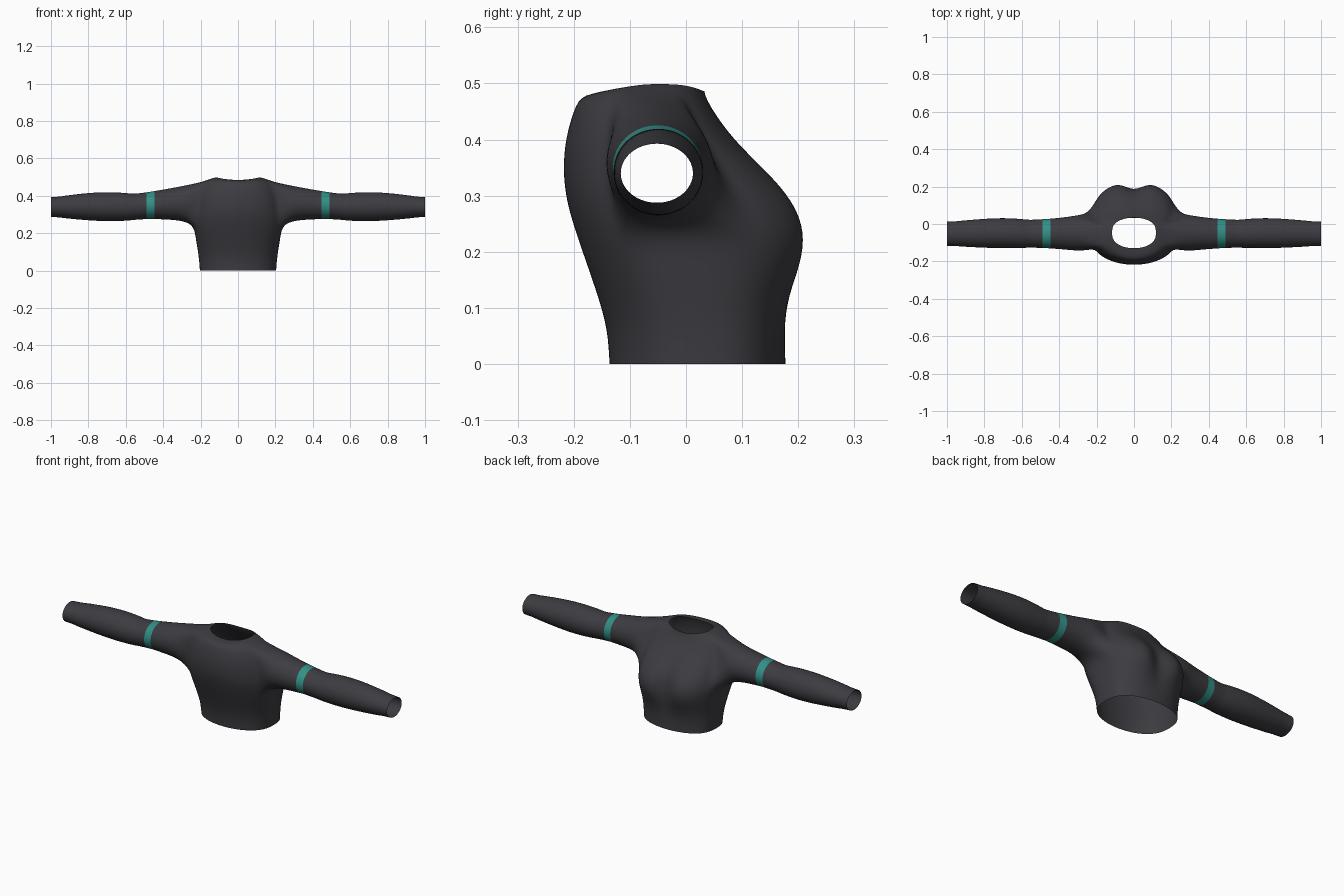
import bpy
import bmesh
from math import sin, cos, pi, exp, radians

cube = bpy.data.objects.get("Cube")
if cube:
    bpy.data.objects.remove(cube)


def material(name, rgb):
    mat = bpy.data.materials.new(name)
    mat.use_nodes = True
    mat.diffuse_color = (*rgb, 1)
    bsdf = mat.node_tree.nodes["Principled BSDF"]
    bsdf.inputs["Base Color"].default_value = (*rgb, 1)
    bsdf.inputs["Roughness"].default_value = 0.8
    return mat


charcoal = material("charcoal fabric", (0.046, 0.045, 0.053))
teal = material("teal band", (0.03, 0.28, 0.24))

# Torso rows: height, half width, back y, chest y, widest y, cleft depth, side lift
TORSO = [
    (0.0, 0.205, -0.137, 0.178, 0.02, 0.0, 0),
    (0.06, 0.209, -0.14, 0.179, 0.015, 0.004, 0),
    (0.12, 0.218, -0.157, 0.194, 0.0, 0.015, 0),
    (0.18, 0.228, -0.178, 0.225, -0.02, 0.04, 0),
    (0.235, 0.237, -0.197, 0.235, -0.035, 0.058, 0),
    (0.29, 0.237, -0.214, 0.213, -0.05, 0.048, 0),
    (0.345, 0.23, -0.22, 0.157, -0.055, 0.024, 0),
    (0.40, 0.22, -0.216, 0.09, -0.055, 0.006, 0.005),
    (0.455, 0.19, -0.2, 0.045, -0.06, 0, 0.02),
    (0.482, 0.14, -0.185, 0.033, -0.055, 0, 0.012),
    (0.485, 0.118, -0.13, 0.034, -0.048, 0, 0.014),
]
# Sleeve rings: x, back y, front y, bottom z, top z
SLEEVE = [
    (0.28, -0.148, 0.054, 0.262, 0.458),
    (0.36, -0.139, 0.038, 0.271, 0.442),
    (0.462, -0.131, 0.029, 0.275, 0.425),
    (0.478, -0.131, 0.028, 0.275, 0.422),
    (0.56, -0.127, 0.023, 0.27, 0.411),
    (0.58, -0.13, 0.027, 0.266, 0.416),
    (0.69, -0.132, 0.035, 0.261, 0.423),
    (0.80, -0.129, 0.03, 0.267, 0.418),
    (0.93, -0.122, 0.019, 0.279, 0.402),
    (0.945, -0.119, 0.016, 0.283, 0.398),
    (1.0, -0.118, 0.014, 0.286, 0.394),
]
HALF = 16                  # steps from chest centre to back centre
K0, K1, R0, R1 = 6, 10, 4, 8   # armhole patch on the torso grid

bm = bmesh.new()


def torso_point(row, k):
    z, w, back, chest, mid, cleft, lift = row
    a = pi * k / HALF
    s, c = sin(a), cos(a)
    x = 0 if k in (0, HALF) else w * s
    if c > 0:
        y = mid + (chest - mid) * c ** 0.7 - cleft * exp(-(x / 0.055) ** 2)
    else:
        y = mid + (back - mid) * abs(c) ** 0.8
    return x, y, z + lift * s * s


# Half torso with an open armhole
grid = [[bm.verts.new(torso_point(row, k)) for k in range(HALF + 1)] for row in TORSO]
for r in range(len(TORSO) - 1):
    for k in range(HALF):
        if not (R0 <= r < R1 and K0 <= k < K1):
            bm.faces.new((grid[r][k], grid[r + 1][k], grid[r + 1][k + 1], grid[r][k + 1]))

# Armhole loop, starting mid-height on the chest side and going upwards
mid_r = (R0 + R1) // 2
loop = [grid[r][K0] for r in range(mid_r, R1)]
loop += [grid[R1][k] for k in range(K0, K1)]
loop += [grid[r][K1] for r in range(R1, R0, -1)]
loop += [grid[R0][k] for k in range(K1, K0, -1)]
loop += [grid[r][K0] for r in range(R0, mid_r)]

# Sleeve lofted out of the armhole
count = len(loop)
for i, (x, back, front, low, high) in enumerate(SLEEVE):
    ring = []
    for j in range(count):
        a = 2 * pi * j / count
        ring.append(bm.verts.new((x, (back + front) / 2 + (front - back) / 2 * cos(a),
                                  (low + high) / 2 + (high - low) / 2 * sin(a))))
    for j in range(count):
        n = (j + 1) % count
        face = bm.faces.new((loop[j], ring[j], ring[n], loop[n]))
        face.material_index = 1 if i == 3 else 0
    loop = ring

bmesh.ops.recalc_face_normals(bm, faces=bm.faces)
# Make sure the cloth faces outwards
bm.faces.ensure_lookup_table()
if sum(f.normal.dot(f.calc_center_median() - f.calc_center_median().project((1, 0, 0)))
       for f in bm.faces if f.calc_center_median().z < 0.2) < 0:
    bmesh.ops.reverse_faces(bm, faces=bm.faces)

mesh = bpy.data.meshes.new("shirt")
bm.to_mesh(mesh)
bm.free()
shirt = bpy.data.objects.new("shirt", mesh)
bpy.context.collection.objects.link(shirt)
mesh.materials.append(charcoal)
mesh.materials.append(teal)

mirror = shirt.modifiers.new("mirror", "MIRROR")
mirror.use_clip = True
smooth = shirt.modifiers.new("smooth", "SUBSURF")
smooth.levels = smooth.render_levels = 2

bpy.context.view_layer.objects.active = shirt
shirt.select_set(True)
bpy.ops.object.shade_smooth_by_angle(angle=radians(60))
